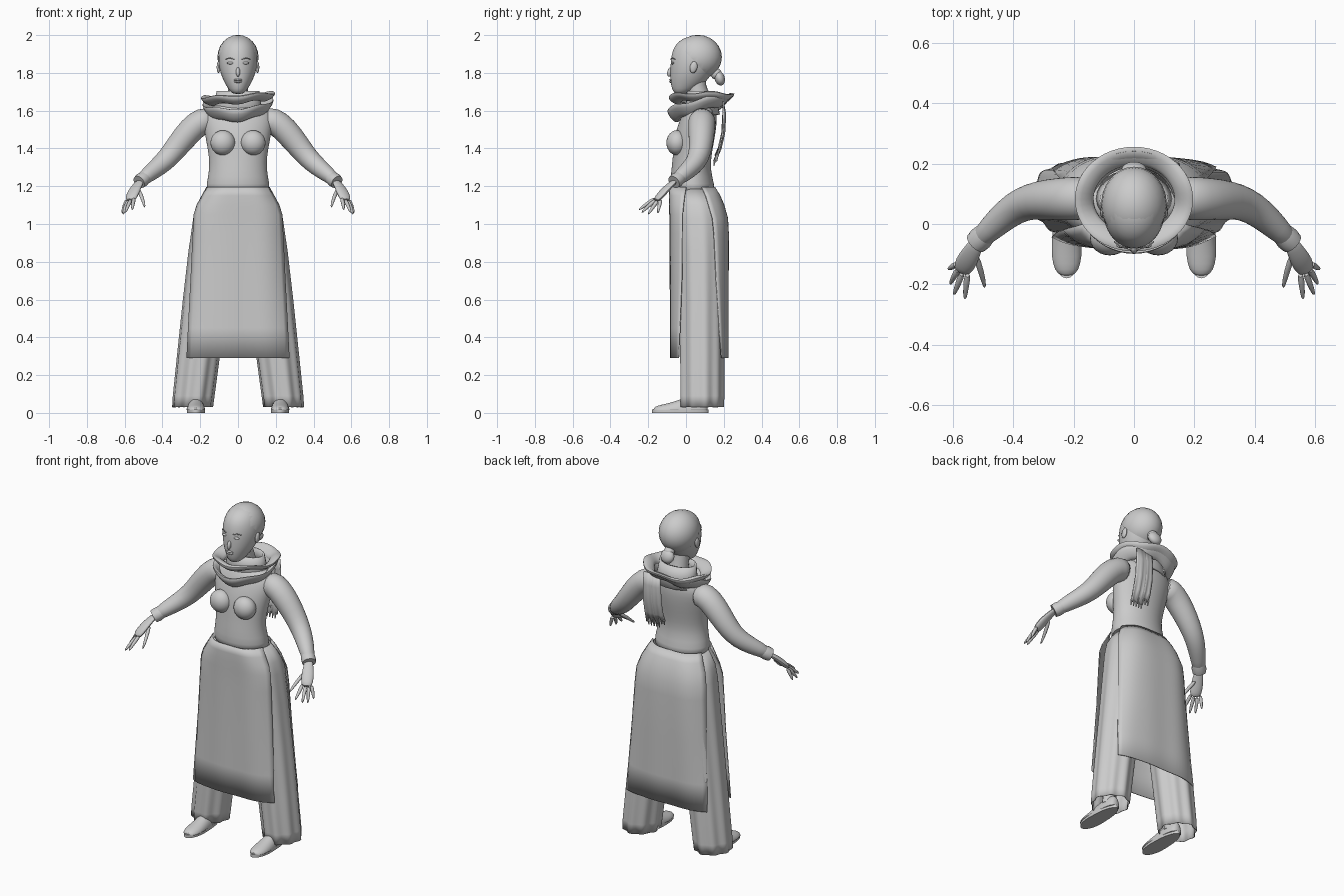
import bpy, bmesh
from math import sin, cos, pi, radians
from mathutils import Vector, Matrix

old = bpy.data.objects.get("Cube")
if old:
    bpy.data.objects.remove(old)

grey = bpy.data.materials.new("plain grey")
grey.use_nodes = True
grey.diffuse_color = (0.6, 0.6, 0.6, 1)
grey.node_tree.nodes["Principled BSDF"].inputs["Base Color"].default_value = (0.6, 0.6, 0.6, 1)


def finish(name, bm, subdiv=0, thick=0.0, angle=50):
    bmesh.ops.recalc_face_normals(bm, faces=bm.faces)
    me = bpy.data.meshes.new(name)
    bm.to_mesh(me)
    bm.free()
    me.materials.append(grey)
    ob = bpy.data.objects.new(name, me)
    bpy.context.collection.objects.link(ob)
    if thick:
        ob.modifiers.new("thickness", 'SOLIDIFY').thickness = thick
    if subdiv:
        m = ob.modifiers.new("smooth", 'SUBSURF')
        m.levels = m.render_levels = subdiv
    bpy.ops.object.select_all(action='DESELECT')
    ob.select_set(True)
    bpy.context.view_layer.objects.active = ob
    bpy.ops.object.shade_smooth_by_angle(angle=radians(angle))
    return ob


def skin(name, rings, closed=True, loop=False, caps=True, **kw):
    """Bridge a list of point rings into one surface."""
    bm = bmesh.new()
    vs = [[bm.verts.new(p) for p in r] for r in rings]
    n = len(vs[0])
    pairs = list(zip(vs, vs[1:])) + ([(vs[-1], vs[0])] if loop else [])
    for a, b in pairs:
        for i in range(n if closed else n - 1):
            j = (i + 1) % n
            bm.faces.new((a[i], a[j], b[j], b[i]))
    if closed and caps and not loop:
        bm.faces.new(vs[0])
        bm.faces.new(vs[-1])
    return finish(name, bm, **kw)


def column(name, rows, n=24, pleat=None, **kw):
    """Stack of horizontal ellipses: z, centre x, half width, front y, back y."""
    rings = []
    for k, (z, cx, rx, front, back) in enumerate(rows):
        ring = []
        for i in range(n):
            a = 2 * pi * i / n
            f = 1 + (pleat(a, k / (len(rows) - 1)) if pleat else 0)
            ring.append((cx + rx * f * cos(a),
                         (front + back) / 2 + (back - front) / 2 * f * sin(a), z))
        rings.append(ring)
    return skin(name, rings, **kw)


def tube(name, pts, radii, side=1, n=12, flat=1.0, **kw):
    """Round limb along a path; flat squashes it vertically."""
    pts = [Vector((p[0] * side, p[1], p[2])) for p in pts]
    rings = []
    for k, p in enumerate(pts):
        d = (pts[min(k + 1, len(pts) - 1)] - pts[max(k - 1, 0)]).normalized()
        u = d.cross(Vector((0, 0, 1)))
        u = u.normalized() if u.length > 0.05 else Vector((1, 0, 0))
        v = d.cross(u)
        rings.append([p + radii[k] * (u * cos(2 * pi * i / n) + v * flat * sin(2 * pi * i / n))
                      for i in range(n)])
    return skin(name, rings, **kw)


def ball(name, loc, size, tilt=0, seg=24, cut=None):
    bm = bmesh.new()
    bmesh.ops.create_uvsphere(bm, u_segments=seg, v_segments=seg // 2, radius=1)
    bm.transform(Matrix.Translation(loc) @ Matrix.Rotation(tilt, 4, 'X') @ Matrix.Diagonal((*size, 1)))
    if cut:
        bmesh.ops.bisect_plane(bm, geom=bm.verts[:] + bm.edges[:] + bm.faces[:],
                               plane_co=cut[0], plane_no=cut[1], clear_inner=True)
    return finish(name, bm)


# torso, neck and head
column("torso", [(1.15, 0, .175, -.08, .16), (1.21, 0, .168, -.085, .15), (1.29, 0, .152, -.078, .13),
                 (1.36, 0, .155, -.07, .135), (1.43, 0, .168, -.066, .148), (1.5, 0, .18, -.052, .16),
                 (1.56, 0, .19, -.03, .165), (1.61, 0, .165, -.01, .16), (1.64, 0, .1, .01, .14)], subdiv=1)
tube("neck", [(0, .085, 1.56), (0, .075, 1.66), (0, .055, 1.73), (0, .05, 1.8)], [.07, .056, .052, .055], n=20)
column("head", [(1.688, 0, .022, -.05, -.005), (1.7, 0, .042, -.07, .03), (1.735, 0, .064, -.08, .09),
                (1.775, 0, .085, -.084, .125), (1.82, 0, .099, -.083, .15), (1.87, 0, .105, -.082, .172),
                (1.92, 0, .1, -.072, .175), (1.96, 0, .083, -.05, .16), (1.988, 0, .052, -.005, .125),
                (1.996, 0, .02, .035, .085)], subdiv=1)
ball("hair_cap", (0, .063, 1.883), (.109, .127, .118), cut=((0, -.045, 1.955), (0, .72, .69)))
ball("hair_knot", (0, .16, 1.795), (.03, .03, .03))
ball("hair_bun", (0, .178, 1.772), (.042, .027, .04), tilt=.3)
ball("nose", (0, -.085, 1.805), (.011, .014, .026), tilt=-.25, seg=12)
for k, z in enumerate((1.753, 1.763)):
    ball(("lower_lip", "upper_lip")[k], (0, -.08, z), (.022, .009, .006), seg=12)

# scarf: collar, two draped loops and hanging tails
column("scarf_collar", [(1.58, 0, .135, -.01, .18), (1.65, 0, .12, .0, .165), (1.705, 0, .114, .005, .15)],
       caps=False, thick=.01)


def scarf_loop(name, rx, front, back, z_front, z_back, lean, wide, fat, slope):
    rings, n, m = [], 48, 12
    for i in range(n):
        a = 2 * pi * i / n
        t = (1 + sin(a)) / 2
        z = z_front + (z_back - z_front) * t + lean * cos(a) + .006 * sin(5 * a)
        ring = []
        for j in range(m):
            b = 2 * pi * j / m
            w, h = wide * cos(b), fat * (1 + .2 * sin(3 * a)) * sin(b)
            off = w * cos(slope) - h * sin(slope)
            ring.append(((rx + off) * cos(a),
                         (front + back) / 2 + ((back - front) / 2 + off) * sin(a),
                         z + w * sin(slope) + h * cos(slope)))
        rings.append(ring)
    return skin(name, rings, loop=True)


scarf_loop("scarf_upper_loop", .165, -.06, .225, 1.662, 1.665, .012, .036, .014, .55)
scarf_loop("scarf_lower_loop", .16, -.07, .215, 1.578, 1.655, .012, .042, .013, .9)


def panel(name, rows, centre=0, power=3, waves=0, cols=24, thick=.005, **kw):
    """Hanging cloth: z, half width, y in the middle, y at the edges."""
    rings = []
    for k, (z, hw, yc, ye) in enumerate(rows):
        ring = []
        for i in range(cols + 1):
            u = 2 * i / cols - 1
            y = yc + (ye - yc) * abs(u) ** power + waves * sin(u * 8) * k / len(rows)
            ring.append((centre + hw * u, y, z))
        rings.append(ring)
    return skin(name, rings, closed=False, thick=thick, **kw)


for k, (cx, low) in enumerate(((.07, 1.36), (.11, 1.33))):
    panel("scarf_tail_%d" % (k + 1), [(1.65, .035, .2, .2), (1.58, .04, .212, .2), (1.48, .042, .205, .195),
                                     (1.4, .042, .185, .178), (low, .042, .165 - .01 * k, .16)],
          centre=cx, waves=.006, cols=10, thick=.008)
    for i in range(5):
        x = cx - .036 + i * .018
        tube("tail_fringe_%d_%d" % (k + 1, i + 1), [(x, .163 - .01 * k, low + .01), (x, .158 - .01 * k, low - .022)],
             [.007, .003], n=6)

# front and back skirt panels
panel("front_skirt_panel", [(1.195, .168, -.088, .0), (1.15, .193, -.09, -.008), (1.1, .22, -.09, -.015),
                            (1.05, .235, -.088, -.02), (.95, .24, -.086, -.022), (.7, .252, -.085, -.025),
                            (.45, .265, -.084, -.035), (.29, .273, -.084, -.042)], power=4, waves=.002)
panel("back_skirt_panel", [(1.195, .165, .155, .085), (1.15, .19, .182, .105), (1.1, .215, .203, .12),
                           (1.03, .235, .222, .14), (.95, .24, .226, .148), (.7, .252, .225, .16),
                           (.45, .265, .224, .175), (.29, .273, .223, .188)], power=4, waves=.002)

# left and right parts
ARM = [(.13, .085, 1.545), (.19, .085, 1.55), (.25, .082, 1.5), (.315, .08, 1.42), (.37, .067, 1.35),
       (.42, .035, 1.305), (.475, -.015, 1.262), (.52, -.06, 1.225)]
PALM = [(.515, -.055, 1.23), (.533, -.085, 1.205), (.55, -.115, 1.175), (.566, -.145, 1.14), (.572, -.16, 1.123)]
FINGERS = {"thumb": ((.528, -.095, 1.185), (.505, -.16, 1.135), (.493, -.215, 1.085)),
           "index": ((.55, -.16, 1.137), (.557, -.21, 1.105), (.56, -.252, 1.073)),
           "middle": ((.567, -.157, 1.13), (.583, -.2, 1.095), (.598, -.237, 1.058)),
           "ring": ((.58, -.148, 1.126), (.597, -.175, 1.09), (.61, -.202, 1.048)),
           "little": ((.587, -.133, 1.13), (.603, -.142, 1.095), (.615, -.15, 1.055))}


def folds(a, t):
    return .05 * t * sin(9 * a) + .025 * t * sin(4 * a + 1)


for side, word in ((1, "left_"), (-1, "right_")):
    tube(word + "arm", ARM, [.07, .074, .072, .065, .058, .052, .043, .033], side, n=16, subdiv=1)
    tube(word + "sleeve_cuff", [(.492, -.032, 1.246), (.508, -.048, 1.234), (.524, -.064, 1.222)],
         [.037, .041, .038], side, n=16, flat=.95)
    tube(word + "palm", PALM, [.025, .029, .036, .035, .024], side, n=12, flat=.5, subdiv=1)
    for finger, path in FINGERS.items():
        tube(word + finger + "_finger", path, [.013, .0105, .006], side, n=8, subdiv=1)
    ball(word + "breast", (side * .08, -.048, 1.43), (.066, .056, .066))
    ball(word + "ear", (side * .103, .04, 1.83), (.01, .02, .032), tilt=-.2, seg=12)
    ball(word + "eye", (side * .04, -.071, 1.852), (.019, .009, .007), seg=12)
    tube(word + "eyebrow", [(.02, -.082, 1.872), (.045, -.074, 1.88), (.066, -.058, 1.872)],
         [.002, .003, .002], side, n=6)
    # wide pleated trouser leg with a ragged hem
    column(word + "trouser_leg", [(1.185, side * .085, .082, -.03, .13), (1.1, side * .11, .108, -.05, .185),
                                  (1.03, side * .122, .114, -.05, .198), (.85, side * .142, .119, -.04, .2),
                                  (.6, side * .172, .117, -.033, .198), (.3, side * .21, .11, -.03, .197),
                                  (.09, side * .235, .106, -.028, .196), (.03, side * .241, .103, -.026, .194)],
           n=72, pleat=folds, caps=False, thick=.004)
    # slipper: sole and rounded upper
    cx = side * .223
    rings = [[], []]
    for i in range(32):
        a = 2 * pi * i / 32
        half = .047 + .011 * max(0, -sin(a))
        for ring, z in zip(rings, (0, .018)):
            ring.append((cx + half * cos(a), -.03 + .15 * sin(a), z))
    skin(word + "shoe_sole", rings)
    rings = []
    for y, w, h in ((-.172, .02, .012), (-.155, .04, .024), (-.11, .052, .034), (-.05, .05, .05),
                    (.0, .046, .07), (.06, .044, .08), (.1, .036, .075), (.116, .018, .05)):
        rings.append([(cx + w * cos(2 * pi * i / 16), y, .014 + h * max(0, sin(2 * pi * i / 16)))
                      for i in range(16)])
    skin(word + "shoe_upper", rings, subdiv=1)
    tube(word + "ankle", [(.223, .05, .05), (.22, .06, .18), (.21, .07, .35)], [.04, .036, .045], side)
